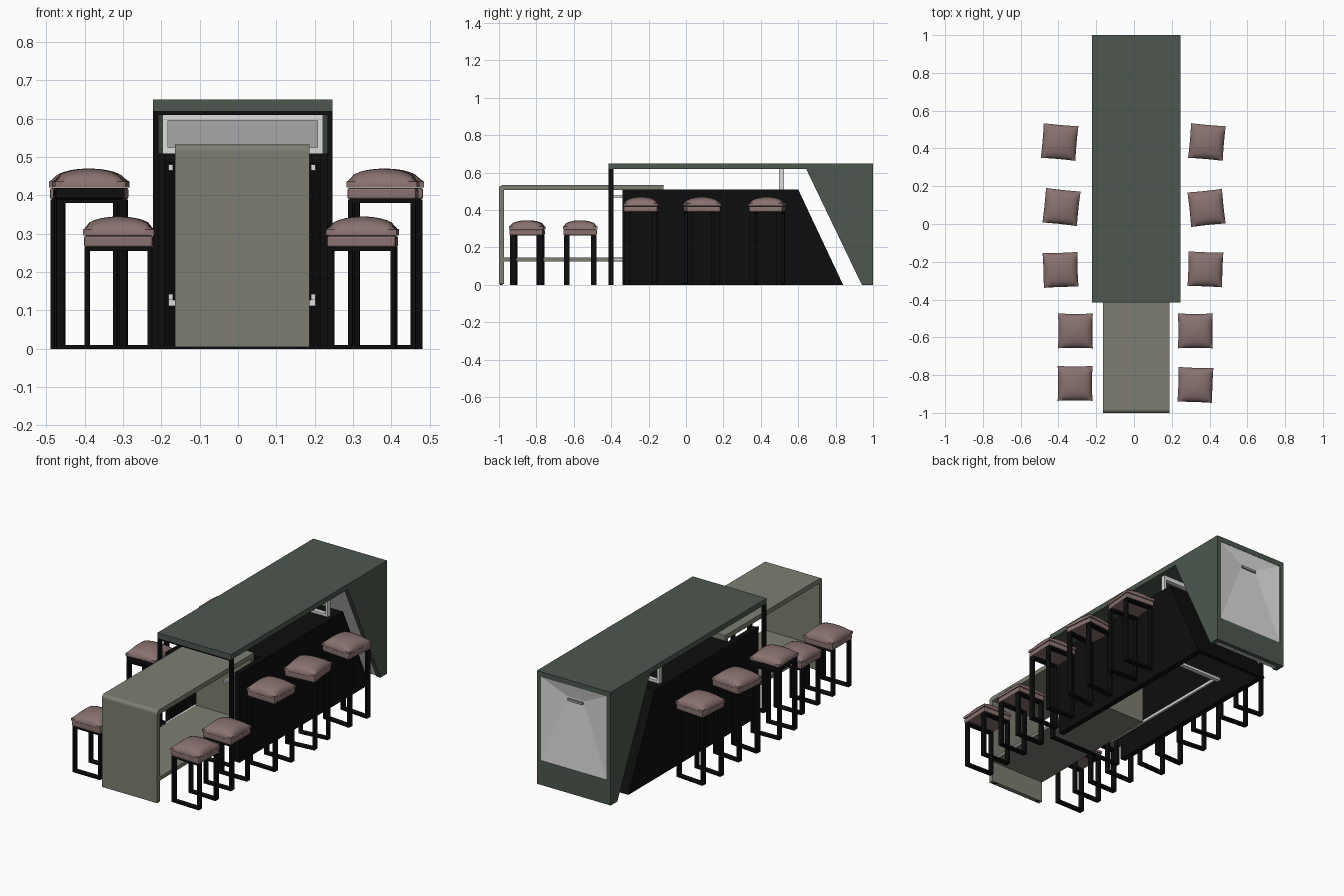
import bpy, bmesh, math
from mathutils import Matrix, Vector

if "Cube" in bpy.data.objects:
    bpy.data.objects.remove(bpy.data.objects["Cube"])


def material(name, rgb):
    m = bpy.data.materials.new(name)
    m.diffuse_color = (*rgb, 1)
    m.use_nodes = True
    m.node_tree.nodes["Principled BSDF"].inputs["Base Color"].default_value = m.diffuse_color
    return m


GREEN = material("dark green", (0.075, 0.097, 0.077))
BEIGE = material("grey beige", (0.205, 0.207, 0.168))
BLACK = material("black", (0.004, 0.004, 0.004))
LIGHT = material("light grey", (0.72, 0.72, 0.72))
STEEL = material("steel grey", (0.3, 0.3, 0.3))
PINK = material("dusty pink", (0.25, 0.168, 0.163))
X0, X1 = -0.222, 0.247          # full width of the counter


def mesh_object(name, verts, faces, mat):
    me = bpy.data.meshes.new(name)
    me.from_pydata(verts, [], faces)
    bm = bmesh.new()
    bm.from_mesh(me)
    bmesh.ops.recalc_face_normals(bm, faces=bm.faces)
    bm.to_mesh(me)
    bm.free()
    me.materials.append(mat)
    ob = bpy.data.objects.new(name, me)
    bpy.context.collection.objects.link(ob)
    return ob


def profile(name, pts, x0, x1, mat):
    """Extrude a (y, z) outline along x."""
    n = len(pts)
    verts = [(x, y, z) for x in (x0, x1) for y, z in pts]
    faces = [list(range(n)), list(range(n, 2 * n))]
    faces += [(i, (i + 1) % n, n + (i + 1) % n, n + i) for i in range(n)]
    return mesh_object(name, verts, faces, mat)


def box(name, x0, x1, y0, y1, z0, z1, mat):
    return profile(name, [(y0, z0), (y1, z0), (y1, z1), (y0, z1)], x0, x1, mat)


# High counter top and its black front frame
box("counter_top", X0, X1, -0.415, 1.0, 0.62, 0.65, GREEN)
for side, x in (("left", X0), ("right", X1 - 0.014)):
    box(f"front_frame_leg_{side}", x, x + 0.014, -0.415, -0.388, 0, 0.62, BLACK)
box("front_frame_floor_bar", X0, X1, -0.415, -0.388, 0, 0.01, BLACK)
box("front_frame_top_bar", X0, X1, -0.412, -0.39, 0.61, 0.62, BLACK)

# Wedge-shaped rear leg: two cheeks, lower panel, slanted lining
cheek = [(0.64, 0.625), (1.0, 0.625), (1.0, 0), (0.94, 0)]
profile("rear_cheek_left", cheek, X0, X0 + 0.026, GREEN)
profile("rear_cheek_right", cheek, X1 - 0.026, X1, GREEN)
box("rear_lower_panel", X0 + 0.026, X1 - 0.026, 0.975, 1.0, 0, 0.14, GREEN)
profile("slanted_lining", [(0.655, 0.62), (0.67, 0.62), (0.968, 0), (0.95, 0)],
        X0 + 0.026, X1 - 0.026, LIGHT)

# Rear door with a shallow funnel leading to the handle slot
ox0, ox1 = X0 + 0.026, X1 - 0.026
outer = [(ox0, 0.998, 0.14), (ox1, 0.998, 0.14), (ox1, 0.998, 0.62), (ox0, 0.998, 0.62)]
inner = [(-0.045, 0.982, 0.515), (0.07, 0.982, 0.515), (0.07, 0.982, 0.545), (-0.045, 0.982, 0.545)]
mesh_object("rear_door", outer + inner,
            [(i, (i + 1) % 4, 4 + (i + 1) % 4, 4 + i) for i in range(4)] + [(4, 5, 6, 7)], LIGHT)
box("door_handle", -0.035, 0.06, 0.98, 0.99, 0.522, 0.536, STEEL)

# Black hollow body: side walls, top, sloped rear, floor-level plinths
wall = [(-0.34, 0), (-0.34, 0.51), (0.60, 0.51), (0.84, 0)]
profile("body_wall_left", wall, X0, -0.19, BLACK)
profile("body_wall_right", wall, 0.215, X1, BLACK)
box("body_top", -0.19, 0.215, -0.105, 0.60, 0.485, 0.51, BLACK)
profile("body_slope", [(0.575, 0.51), (0.60, 0.51), (0.84, 0), (0.815, 0)], -0.19, 0.215, BLACK)

# Light sliding rails and their cross bar
for side, x in (("left", -0.181), ("right", 0.190)):
    for level, z in (("upper", 0.465), ("lower", 0.127)):
        box(f"rail_{level}_{side}", x, x + 0.012, -0.405, 0.5, z, z + 0.016, LIGHT)
box("rail_cross_bar", -0.181, 0.202, 0.49, 0.515, 0.112, 0.127, LIGHT)

# Light ring that carries the counter top over the body
for side, x in (("left", -0.197), ("right", 0.207)):
    box(f"ring_post_{side}", x, x + 0.015, 0.497, 0.523, 0.51, 0.62, LIGHT)
box("ring_bottom", -0.197, 0.222, 0.497, 0.523, 0.51, 0.525, LIGHT)
box("ring_top", -0.197, 0.222, 0.497, 0.523, 0.595, 0.62, LIGHT)

# Pull-out low table: rounded front corner, shelf and back panel
arc = [(-0.98 - 0.02 * math.cos(a), 0.513 + 0.02 * math.sin(a))
       for a in [math.radians(15 * i) for i in range(7)]]
low = [(-1.0, 0.004)] + arc + [(-0.12, 0.533), (-0.12, 0.506), (-0.974, 0.506), (-0.974, 0.004)]
profile("low_table", low, -0.165, 0.187, BEIGE)
box("low_shelf", -0.165, 0.187, -0.975, -0.12, 0.125, 0.146, BEIGE)
box("low_back_panel", -0.165, 0.187, -0.145, -0.12, 0.125, 0.507, BEIGE)
for side, x in (("left", -0.145), ("right", 0.155)):
    box(f"low_table_foot_{side}", x, x + 0.014, -0.994, -0.98, 0, 0.005, BLACK)


def cushion(name, half, z0, z1, dome):
    """Square pillow: flat underside, softly rounded rim, domed top."""
    bm = bmesh.new()
    n = 12
    bmesh.ops.create_grid(bm, x_segments=n, y_segments=n, size=1)
    rim = [e for e in bm.edges if e.is_boundary]
    for v in bm.verts:
        u, w = v.co.x, v.co.y
        lift = math.sqrt(max(0, 1 - u ** 2)) * math.sqrt(max(0, 1 - w ** 2))
        pinch = 1 - 0.02 * (1 - u * u) * (w * w) - 0.02 * (1 - w * w) * (u * u)
        v.co = Vector((u * half * pinch, w * half * pinch, z1 + dome * lift))
    ret = bmesh.ops.extrude_edge_only(bm, edges=rim)
    new = [g for g in ret["geom"] if isinstance(g, bmesh.types.BMVert)]
    for v in new:
        v.co.z = z0
    bmesh.ops.contextual_create(bm, geom=[e for e in bm.edges if e.is_boundary])
    bmesh.ops.recalc_face_normals(bm, faces=bm.faces)
    me = bpy.data.meshes.new(name)
    bm.to_mesh(me)
    bm.free()
    ob = bpy.data.objects.new(name, me)
    bpy.context.collection.objects.link(ob)
    bpy.ops.object.select_all(action='DESELECT')
    ob.select_set(True)
    bpy.context.view_layer.objects.active = ob
    bpy.ops.object.shade_smooth_by_angle(angle=math.radians(45))
    return ob


def stool(tag, x, y, z, deg, base_mat=PINK):
    """z is the underside of the seat; two sled loops carry it."""
    parts = []
    top = cushion(f"seat_cushion_{tag}", 0.092, z + 0.031, z + 0.046, 0.034)
    top.data.materials.append(PINK)
    base = box(f"seat_base_{tag}", -0.09, 0.09, -0.09, 0.09, z, z + 0.03, base_mat)
    bev = base.modifiers.new("soft_edge", 'BEVEL')
    bev.width, bev.segments = 0.006, 2
    parts += [top, base]
    for end, ly in (("front", -0.072), ("rear", 0.072)):
        a, b = ly - 0.015, ly + 0.015
        for side, lx in (("left", -0.088), ("right", 0.076)):
            parts.append(box(f"stool_leg_{end}_{side}_{tag}", lx, lx + 0.012, a, b, 0, z, BLACK))
        parts.append(box(f"stool_runner_{end}_{tag}", -0.088, 0.088, a, b, 0, 0.01, BLACK))
        parts.append(box(f"stool_rail_{end}_{tag}", -0.088, 0.088, a, b, z - 0.01, z, BLACK))
    m = Matrix.Translation((x, y, 0)) @ Matrix.Rotation(math.radians(deg), 4, 'Z')
    for p in parts:
        p.matrix_world = m


# Six tall stools along the counter, four low ones at the pull-out table
for i, (x, y, d) in enumerate([(-0.394, 0.434, -5), (-0.384, 0.09, -6), (0.386, 0.434, -5),
                               (0.384, 0.085, 6), (0.378, -0.24, -2)]):
    stool(f"tall_{i + 1}", x, y, 0.39, d)
stool("tall_6", -0.389, -0.243, 0.39, 2, BLACK)
for i, (x, y, d) in enumerate([(-0.31, -0.566, 0), (-0.312, -0.844, 0),
                               (0.325, -0.566, 0), (0.325, -0.852, -2)]):
    stool(f"low_{i + 1}", x, y, 0.265, d)
